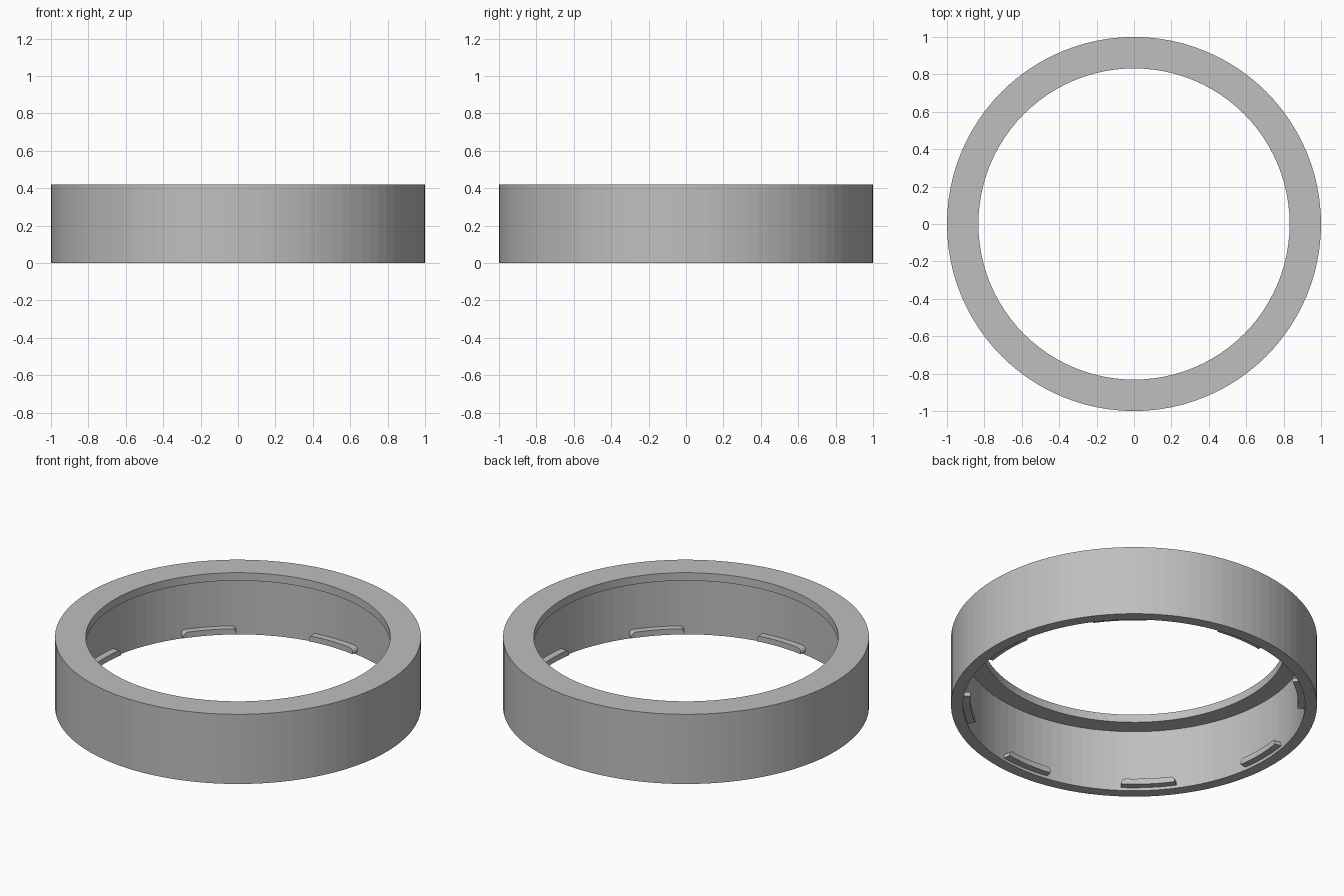
import bpy
import bmesh
from math import cos, sin, pi, radians

cube = bpy.data.objects.get("Cube")
if cube:
    bpy.data.objects.remove(cube)

HEIGHT = 0.42
WALL = 0.935      # inner radius of the wall
SEGMENTS = 96

grey = bpy.data.materials.new("plain_grey")
grey.use_nodes = True
grey.diffuse_color = (0.52, 0.52, 0.52, 1)
grey.node_tree.nodes["Principled BSDF"].inputs["Base Color"].default_value = (0.52, 0.52, 0.52, 1)


def finish(bm, name):
    bmesh.ops.recalc_face_normals(bm, faces=bm.faces)
    mesh = bpy.data.meshes.new(name)
    bm.to_mesh(mesh)
    bm.free()
    mesh.materials.append(grey)
    obj = bpy.data.objects.new(name, mesh)
    bpy.context.collection.objects.link(obj)
    return obj


def loft(bm, rings, closed):
    """Bridge equal cross-sections, capping the ends when open."""
    rows = [[bm.verts.new(p) for p in ring] for ring in rings]
    n = len(rows[0])
    pairs = list(zip(rows, rows[1:]))
    if closed:
        pairs.append((rows[-1], rows[0]))
    for a, b in pairs:
        for i in range(n):
            j = (i + 1) % n
            bm.faces.new((a[i], a[j], b[j], b[i]))
    if not closed:
        bm.faces.new(rows[0])
        bm.faces.new(rows[-1])


def section(profile, angle):
    return [(r * cos(angle), r * sin(angle), z) for r, z in profile]


# Ring: thin wall with an inward lip at the top
profile = [(1, 0), (1, HEIGHT), (0.832, HEIGHT), (0.832, HEIGHT - 0.048),
           (WALL, HEIGHT - 0.048), (WALL, 0)]
bm = bmesh.new()
loft(bm, [section(profile, 2 * pi * i / SEGMENTS) for i in range(SEGMENTS)], True)
finish(bm, "lipped_ring")

# Catches: eight curved tabs inside the lower edge, upper corners rounded off
BOTTOM, TOP, DEPTH, ROUND = 0.018, 0.052, 0.04, 0.024
HALF = radians(9.4)
corner = [ROUND * (1 - cos(t * pi / 8)) / WALL for t in range(5)]
drops = [ROUND * (1 - sin(t * pi / 8)) for t in range(5)]
middle = [(-HALF + corner[-1]) * (1 - t / 4) for t in range(1, 4)]
stations = [(-HALF + c, d) for c, d in zip(corner, drops)]
stations += [(a, 0) for a in middle] + [(0, 0)]
stations += [(-a, d) for a, d in reversed(stations[:-1])]

for k in range(8):
    bm = bmesh.new()
    rings = []
    for a, drop in stations:
        tab = [(WALL + 0.01, BOTTOM), (WALL + 0.01, TOP - drop),
               (WALL - DEPTH, TOP - drop), (WALL - DEPTH, BOTTOM)]
        rings.append(section(tab, k * pi / 4 + a))
    loft(bm, rings, False)
    finish(bm, f"catch_tab_{k + 1}")
